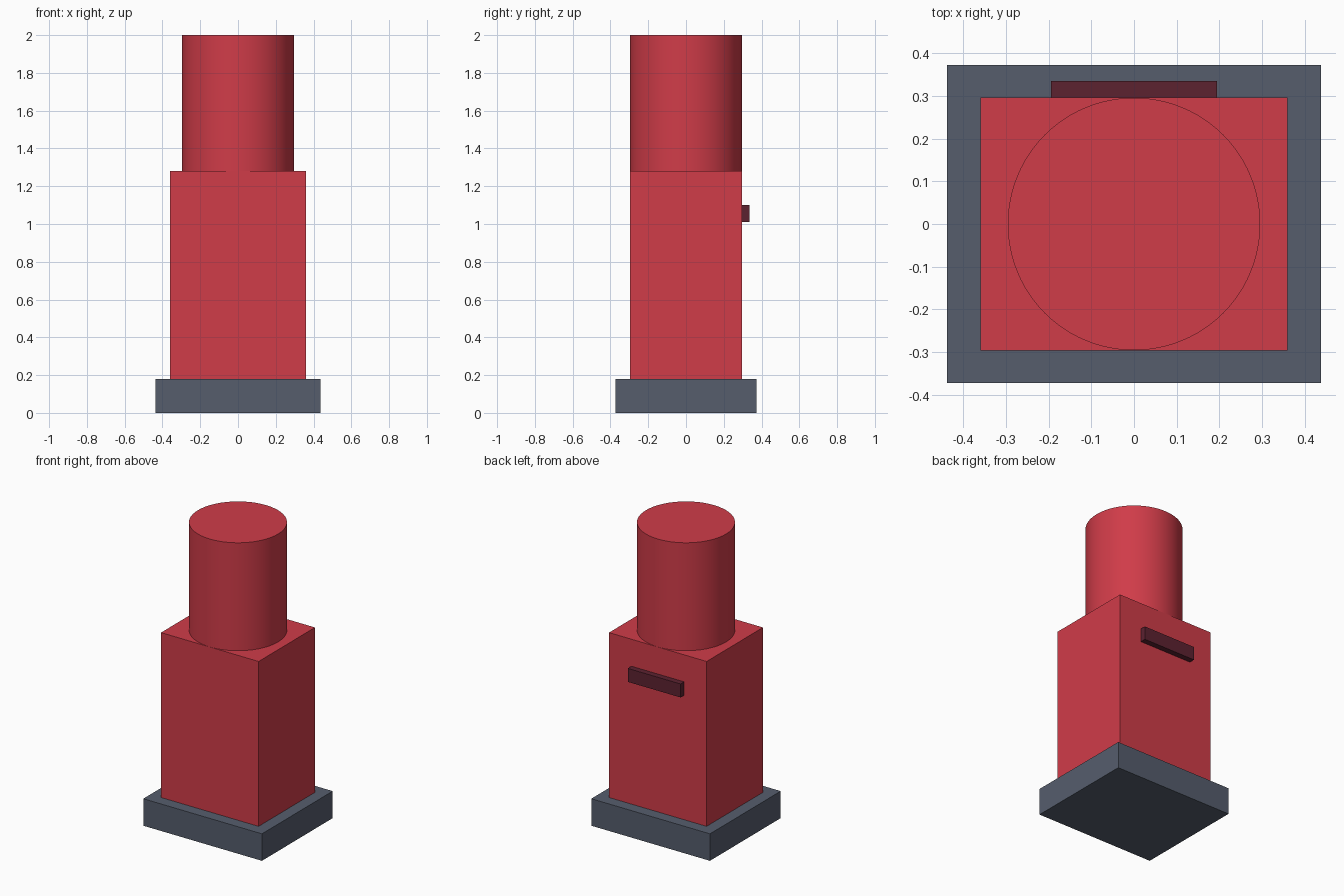
import bpy
import math

if "Cube" in bpy.data.objects:
    bpy.data.objects.remove(bpy.data.objects["Cube"])


def material(name, color):
    m = bpy.data.materials.new(name)
    m.diffuse_color = (*color, 1.0)
    m.use_nodes = True
    m.node_tree.nodes["Principled BSDF"].inputs["Base Color"].default_value = m.diffuse_color
    return m


RED = material("red", (0.63, 0.045, 0.066))
SLATE = material("slate grey", (0.092, 0.110, 0.152))
MAROON = material("dark maroon", (0.107, 0.016, 0.030))


def box(name, x, y, z, mat):
    """Box from (min, max) ranges on each axis."""
    ranges = (x, y, z)
    bpy.ops.mesh.primitive_cube_add(size=1, location=[(a + b) / 2 for a, b in ranges])
    ob = bpy.context.object
    ob.name = name
    ob.scale = [b - a for a, b in ranges]
    bpy.ops.object.transform_apply(location=False, rotation=False, scale=True)
    ob.data.materials.append(mat)
    return ob


# Plinth, rectangular body and the raised bar on the back
box("base", (-0.438, 0.438), (-0.373, 0.373), (0, 0.18), SLATE)
box("body", (-0.36, 0.36), (-0.297, 0.297), (0.18, 1.28), RED)
box("back_bar", (-0.195, 0.195), (0.297, 0.335), (1.01, 1.10), MAROON)

# Round column on top of the body
bpy.ops.mesh.primitive_cylinder_add(vertices=96, radius=0.296, depth=0.72,
                                    location=(0, 0, 1.64))
column = bpy.context.object
column.name = "column"
column.data.materials.append(RED)
bpy.ops.object.shade_smooth_by_angle(angle=math.radians(30))
